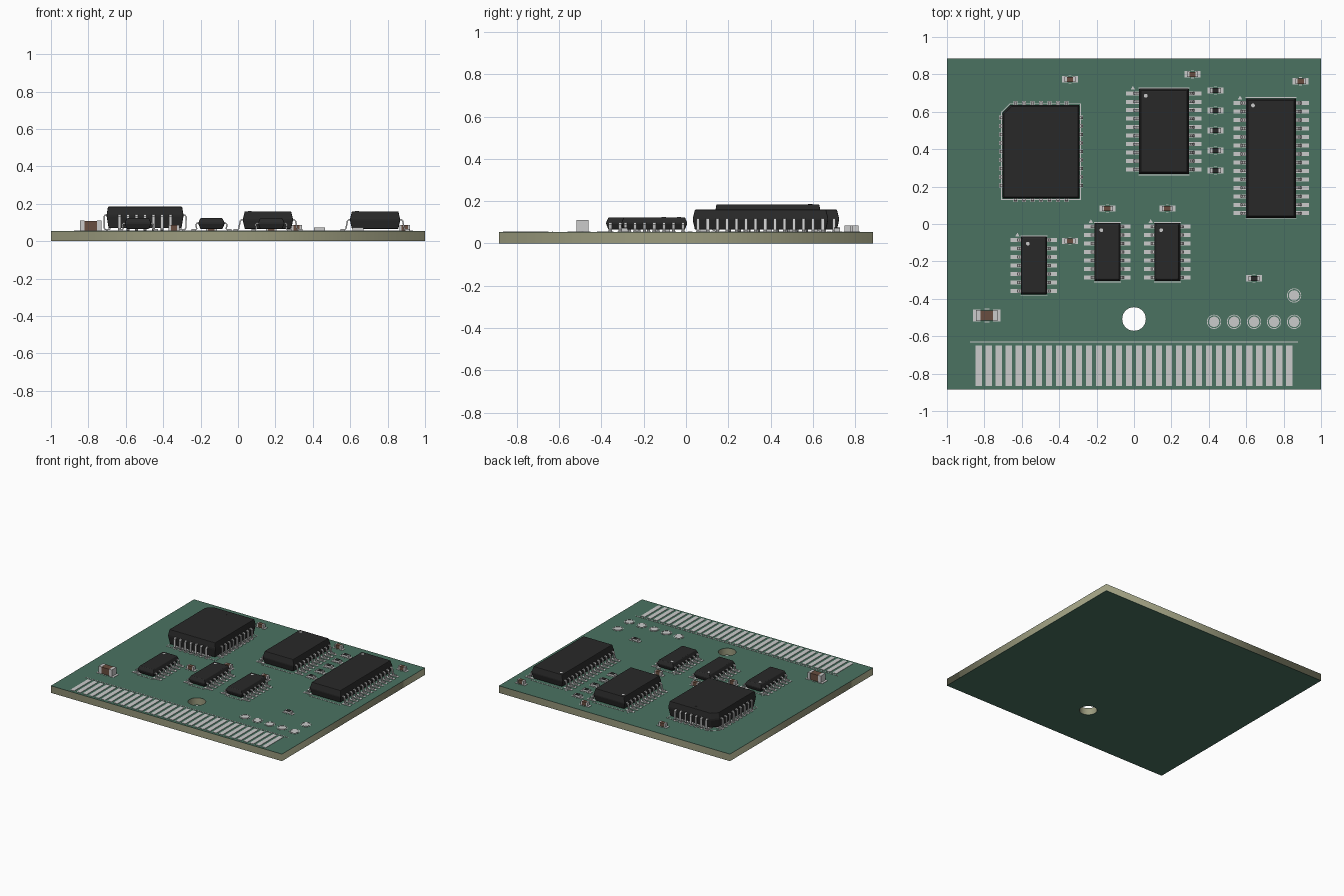
import bpy, bmesh
from math import pi, cos, sin
from mathutils import Vector, Matrix

if "Cube" in bpy.data.objects:
    bpy.data.objects.remove(bpy.data.objects["Cube"])

T = 0.055            # board top height
PITCH = 0.0453       # chip lead pitch


def material(name, r, g, b):
    m = bpy.data.materials.new(name)
    m.diffuse_color = (r, g, b, 1)
    m.use_nodes = True
    m.node_tree.nodes["Principled BSDF"].inputs["Base Color"].default_value = m.diffuse_color
    return m


GREEN = material("solder_mask_green", 0.07, 0.17, 0.12)
FIBRE = material("fibreglass_olive", 0.33, 0.33, 0.21)
BLACK = material("moulded_black", 0.022, 0.022, 0.022)
BROWN = material("ceramic_brown", 0.14, 0.075, 0.05)


def finish(name, bm, mat=None):
    bmesh.ops.recalc_face_normals(bm, faces=bm.faces)
    me = bpy.data.meshes.new(name)
    bm.to_mesh(me)
    bm.free()
    ob = bpy.data.objects.new(name, me)
    bpy.context.collection.objects.link(ob)
    if mat:
        me.materials.append(mat)
    return ob


def box(bm, x, y, z0, sx, sy, sz, rot=0):
    """Box centred on x, y standing on z0."""
    m = (Matrix.Translation((x, y, z0 + sz / 2)) @ Matrix.Rotation(rot, 4, 'Z')
         @ Matrix.Diagonal((sx, sy, sz, 1)))
    bmesh.ops.create_cube(bm, size=1, matrix=m)


def disc(bm, x, y, z0, r, h, n=24):
    bmesh.ops.create_cone(bm, cap_ends=True, segments=n, radius1=r, radius2=r, depth=h,
                          matrix=Matrix.Translation((x, y, z0 + h / 2)))


def line(bm, a, b, w=0.005):
    """Thin printed line on the board."""
    a, b = Vector(a), Vector(b)
    d, c = b - a, (a + b) / 2
    box(bm, c.x, c.y, T - 0.001, d.length + w, w, 0.003, Vector((1, 0)).angle_signed(d) * -1)


def lead(bm, path, width, thick, m):
    """Bent metal strip following (out, up) points, placed with matrix m."""
    pts = [Vector(p) for p in path]
    rings = []
    for i, p in enumerate(pts):
        d = (pts[min(i + 1, len(pts) - 1)] - pts[max(i - 1, 0)]).normalized()
        n = Vector((-d.y, d.x)) * thick / 2
        rings.append([bm.verts.new(m @ Vector((q.x, s * width / 2, q.y)))
                      for q, s in ((p + n, 1), (p + n, -1), (p - n, -1), (p - n, 1))])
    for a, b in zip(rings, rings[1:]):
        for k in range(4):
            bm.faces.new((a[k], a[(k + 1) % 4], b[(k + 1) % 4], b[k]))
    bm.faces.new(rings[0])
    bm.faces.new(rings[-1])


def body(name, x, y, w, h, levels, cut=0.0):
    """Moulded chip body: (z, inset) sections, optional cut corner at -x +y."""
    bm = bmesh.new()
    rings = []
    for z, inset in levels:
        a, b = w / 2 - inset, h / 2 - inset
        outline = [(-a, -b), (a, -b), (a, b)]
        outline += [(-a + cut, b), (-a, b - cut)] if cut else [(-a, b)]
        rings.append([bm.verts.new((x + u, y + v, z)) for u, v in outline])
    n = len(rings[0])
    for p, q in zip(rings, rings[1:]):
        for k in range(n):
            bm.faces.new((p[k], p[(k + 1) % n], q[(k + 1) % n], q[k]))
    bm.faces.new(rings[0])
    bm.faces.new(rings[-1])
    ob = finish(name, bm, BLACK)
    bev = ob.modifiers.new("soft_edges", 'BEVEL')
    bev.width, bev.segments, bev.angle_limit = 0.004, 2, 0.6


def slab(name, z0, z1, mat):
    """Board layer with the round hole, as a filled curve."""
    cu = bpy.data.curves.new(name, 'CURVE')
    cu.dimensions, cu.fill_mode, cu.extrude = '2D', 'BOTH', (z1 - z0) / 2
    ring = [(0.063 * cos(i * pi / 24), -0.508 + 0.063 * sin(i * pi / 24)) for i in range(48)]
    for pts in ([(-1, -.885), (1, -.885), (1, .885), (-1, .885)], ring):
        sp = cu.splines.new('POLY')
        sp.points.add(len(pts) - 1)
        for p, (u, v) in zip(sp.points, pts):
            p.co = (u, v, 0, 1)
        sp.use_cyclic_u = True
    ob = bpy.data.objects.new(name, cu)
    bpy.context.collection.objects.link(ob)
    ob.location.z = (z0 + z1) / 2
    cu.materials.append(mat)
    bpy.ops.object.select_all(action='DESELECT')
    ob.select_set(True)
    bpy.context.view_layer.objects.active = ob
    bpy.ops.object.convert(target='MESH')


# board layers
slab("board_core", 0.002, T - 0.002, FIBRE)
slab("mask_top", T - 0.002, T, GREEN)
slab("mask_bottom", 0, 0.002, GREEN)

pads, silk = bmesh.new(), bmesh.new()
PZ, PH = T - 0.001, 0.0035

# edge contacts and the line above them
contacts = bmesh.new()
for i in range(32):
    box(contacts, (i - 15.5) * 0.0535, -0.757, PZ, 0.034, 0.216, PH)
finish("edge_contacts", contacts)
line(silk, (-0.875, -0.631), (0.875, -0.631))

# test points with printed rings
points = bmesh.new()
for x, y in [(0.428 + 0.107 * i, -0.523) for i in range(5)] + [(0.856, -0.382)]:
    disc(points, x, y, PZ, 0.028, PH)
    ring = [(x + 0.036 * cos(a * pi / 12), y + 0.036 * sin(a * pi / 12)) for a in range(25)]
    for a, b in zip(ring, ring[1:]):
        line(silk, a, b, 0.004)
finish("test_points", points)


# gull-wing chips: name, x, y, leads per side, body width, length, top, lead reach, pad centre
def gull_chip(name, x, y, n, w, h, top, reach, pad):
    mid = (T + 0.013 + top) / 2
    body(name + "_body", x, y, w, h, [(T + 0.011, 0.010), (mid - 0.004, 0), (mid + 0.004, 0), (top, 0.010)])
    a = w / 2
    foot = T + 0.006
    path = [(a - 0.01, mid), (a + 0.008, mid), (a + 0.014, mid - 0.006),
            (reach - 0.028, foot + 0.006), (reach - 0.022, foot), (reach, foot)]
    bm = bmesh.new()
    for s in (0, pi):
        for i in range(n):
            v = (i - (n - 1) / 2) * PITCH
            m = Matrix.Translation((x, y, 0)) @ Matrix.Rotation(s, 4, 'Z') @ Matrix.Translation((0, v, 0))
            lead(bm, path, 0.0146, 0.0075, m)
            box(pads, x + (pad if s else -pad), y + v, PZ, 0.072, 0.0214, PH)
    finish(name + "_leads", bm)
    for s in (1, -1):          # printed end lines
        line(silk, (x - a, y + s * (h / 2 + 0.004)), (x + a, y + s * (h / 2 + 0.004)))
    disc(silk, x - pad, y + (n - 1) / 2 * PITCH + 0.027, PZ, 0.013, 0.003, 3)
    dot = bmesh.new()
    disc(dot, x - a + 0.037, y + h / 2 - 0.038, top - 0.002, 0.010, 0.003)
    finish(name + "_pin_mark", dot)


gull_chip("large_chip", 0.733, 0.352, 14, 0.268, 0.64, 0.16, 0.184, 0.166)
gull_chip("medium_chip", 0.160, 0.495, 10, 0.268, 0.457, 0.16, 0.184, 0.166)
gull_chip("small_chip_left", -0.535, -0.222, 7, 0.139, 0.31, 0.123, 0.107, 0.0884)
gull_chip("small_chip_middle", -0.142, -0.15, 7, 0.139, 0.31, 0.123, 0.107, 0.0884)
gull_chip("small_chip_right", 0.178, -0.15, 7, 0.139, 0.31, 0.123, 0.107, 0.0884)

# square chip with folded-under leads on four sides
X, Y, W, H = -0.497, 0.387, 0.41, 0.50
body("square_chip_body", X, Y, W, H,
     [(T + 0.015, 0.010), (0.132, 0), (0.144, 0), (0.185, 0.007)], 0.042)
jl = bmesh.new()
for k in range(4):
    half, n = ((W, 9), (H, 7))[k % 2]
    half /= 2
    path = [(half - 0.012, 0.138), (half + 0.010, 0.138), (half + 0.014, 0.132), (half + 0.014, 0.072),
            (half + 0.008, 0.063), (half - 0.002, 0.061), (half - 0.02, 0.066)]
    for i in range(n):
        m = (Matrix.Translation((X, Y, 0)) @ Matrix.Rotation(k * pi / 2, 4, 'Z')
             @ Matrix.Translation((0, (i - (n - 1) / 2) * PITCH, 0)))
        lead(jl, path, 0.0155, 0.008, m)
        c = m @ Vector((half - 0.012, 0, 0))
        box(pads, c.x, c.y, PZ, 0.065, 0.0214, PH, k * pi / 2)
finish("square_chip_leads", jl)
a, b = W / 2 + 0.006, H / 2 + 0.006
edge = [(-a, -b), (a, -b), (a, b), (-a + 0.045, b), (-a, b - 0.045)]
for p, q in zip(edge, edge[1:] + edge[:1]):
    line(silk, (X + p[0], Y + p[1]), (X + q[0], Y + q[1]))
mark = bmesh.new()
disc(mark, X, Y + 0.2, 0.183, 0.011, 0.003)
finish("square_chip_pin_mark", mark, BLACK)

# capacitors and resistors
caps, films, bases, ends = (bmesh.new() for _ in range(4))


def passive(x, y, w, d, h, px, pw, pd, resistor=False):
    z, e = T + 0.003, w * 0.2
    box(bases if resistor else caps, x, y, z, w - e, d * 0.96, h * 0.96)
    if resistor:
        box(films, x, y, z + h * 0.9, w - 2 * e, d * 0.97, h * 0.13)
    for s in (-1, 1):
        box(ends, x + s * (w - e) / 2, y, z - 0.001, e, d, h)
        box(pads, x + s * px, y, PZ, pw, pd, PH)
        line(silk, (x - 0.1 * w, y + s * (pd / 2 + 0.003)), (x + 0.1 * w, y + s * (pd / 2 + 0.003)), 0.004)


for x, y in [(-.342, .773), (.313, .80), (.891, .763), (-.142, .083), (.178, .083), (-.342, -.091)]:
    passive(x, y, 0.057, 0.0286, 0.0286, 0.0286, 0.0286, 0.034)
passive(-0.787, -0.489, 0.114, 0.057, 0.053, 0.053, 0.041, 0.064)
for x, y in [(0.436, 0.714 - 0.107 * i) for i in range(5)] + [(0.642, -0.291)]:
    passive(x, y, 0.057, 0.0286, 0.016, 0.0286, 0.0286, 0.034, True)
finish("capacitor_bodies", caps, BROWN)
finish("resistor_films", films, BLACK)
finish("resistor_bases", bases)
finish("end_caps", ends)
finish("solder_pads", pads)
finish("printed_outlines", silk)
